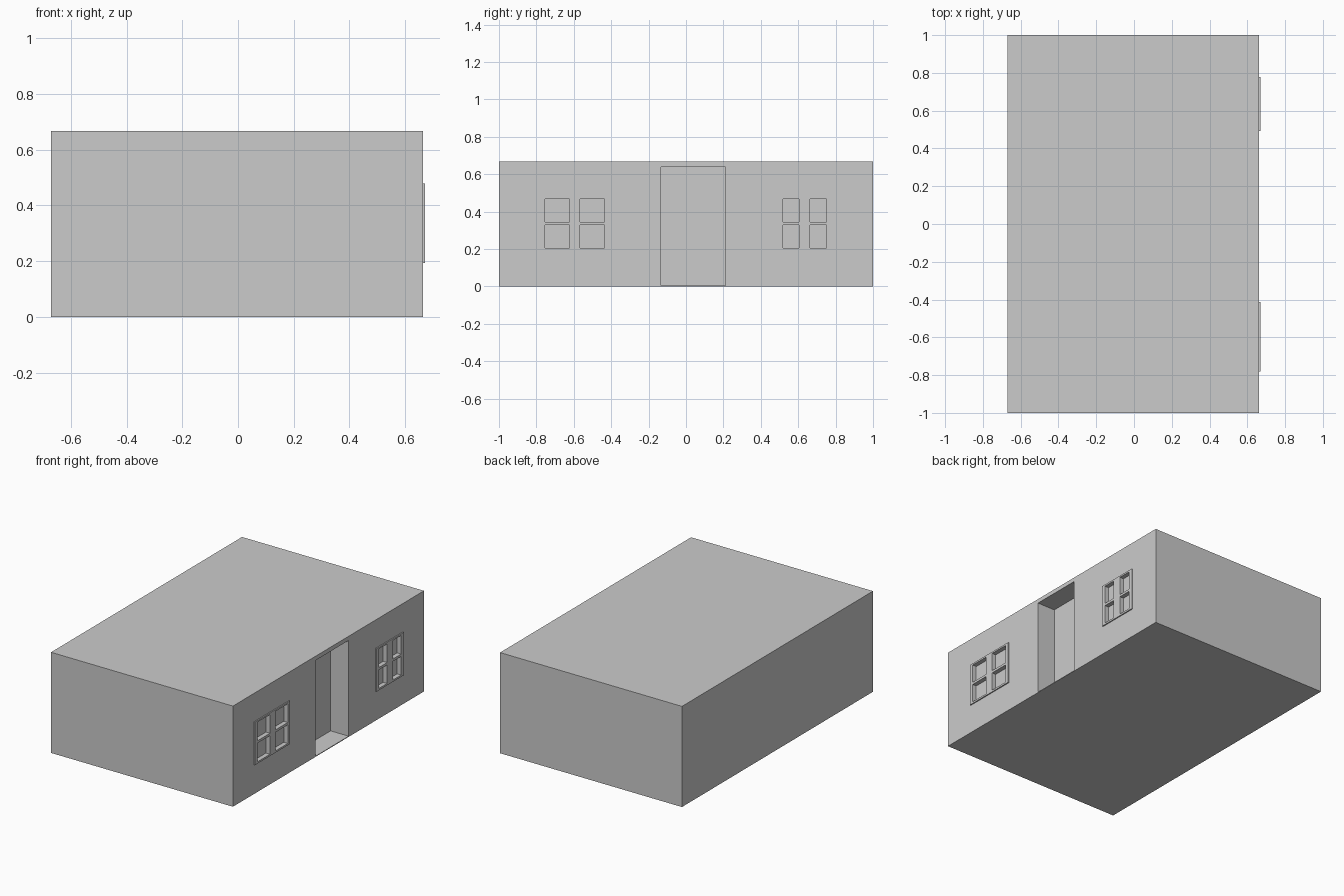
import bpy

if "Cube" in bpy.data.objects:
    bpy.data.objects.remove(bpy.data.objects["Cube"])

WALL_X = 0.663     # outer face of the facade
FRAME_X = 0.6705   # outer face of the window frames
PANE_X = 0.641     # recessed glass plane
DOOR_X = 0.531     # recessed door plane


def box(name, x, y, z):
    bpy.ops.mesh.primitive_cube_add(
        size=1, location=[(a + b) / 2 for a, b in (x, y, z)])
    ob = bpy.context.object
    ob.name = name
    ob.scale = [b - a for a, b in (x, y, z)]
    bpy.ops.object.transform_apply(location=False, rotation=False, scale=True)
    return ob


def cut(target, cutter):
    cutter.hide_render = True
    cutter.hide_set(True)
    mod = target.modifiers.new("cut", 'BOOLEAN')
    mod.operation = 'DIFFERENCE'
    mod.solver = 'EXACT'
    mod.object = cutter
    bpy.context.view_layer.objects.active = target
    bpy.ops.object.modifier_apply(modifier=mod.name)


cutters = []

# Building block with a deep door recess
house = box("house_body", (-0.6705, WALL_X), (-1, 1), (0, 0.667))
door = box("door_cutter", (DOOR_X, 0.8), (-0.134, 0.211), (0.005, 0.639))
cut(house, door)
cutters.append(door)

# Four-pane windows: raised frame, panes sunk into the wall
rows = [(0.206, 0.329), (0.345, 0.468)]
windows = {
    "left_window_frame": ((-0.78, -0.412), [(-0.754, -0.623), (-0.567, -0.436)]),
    "right_window_frame": ((0.493, 0.778), [(0.519, 0.604), (0.663, 0.751)]),
}
for name, (span, columns) in windows.items():
    frame = box(name, (WALL_X, FRAME_X), span, (0.194, 0.479))
    for col in columns:
        for row in rows:
            pane = box("pane_cutter", (PANE_X, 0.8), col, row)
            cut(house, pane)
            cut(frame, pane)
            cutters.append(pane)

for c in cutters:
    bpy.data.objects.remove(c, do_unlink=True)
